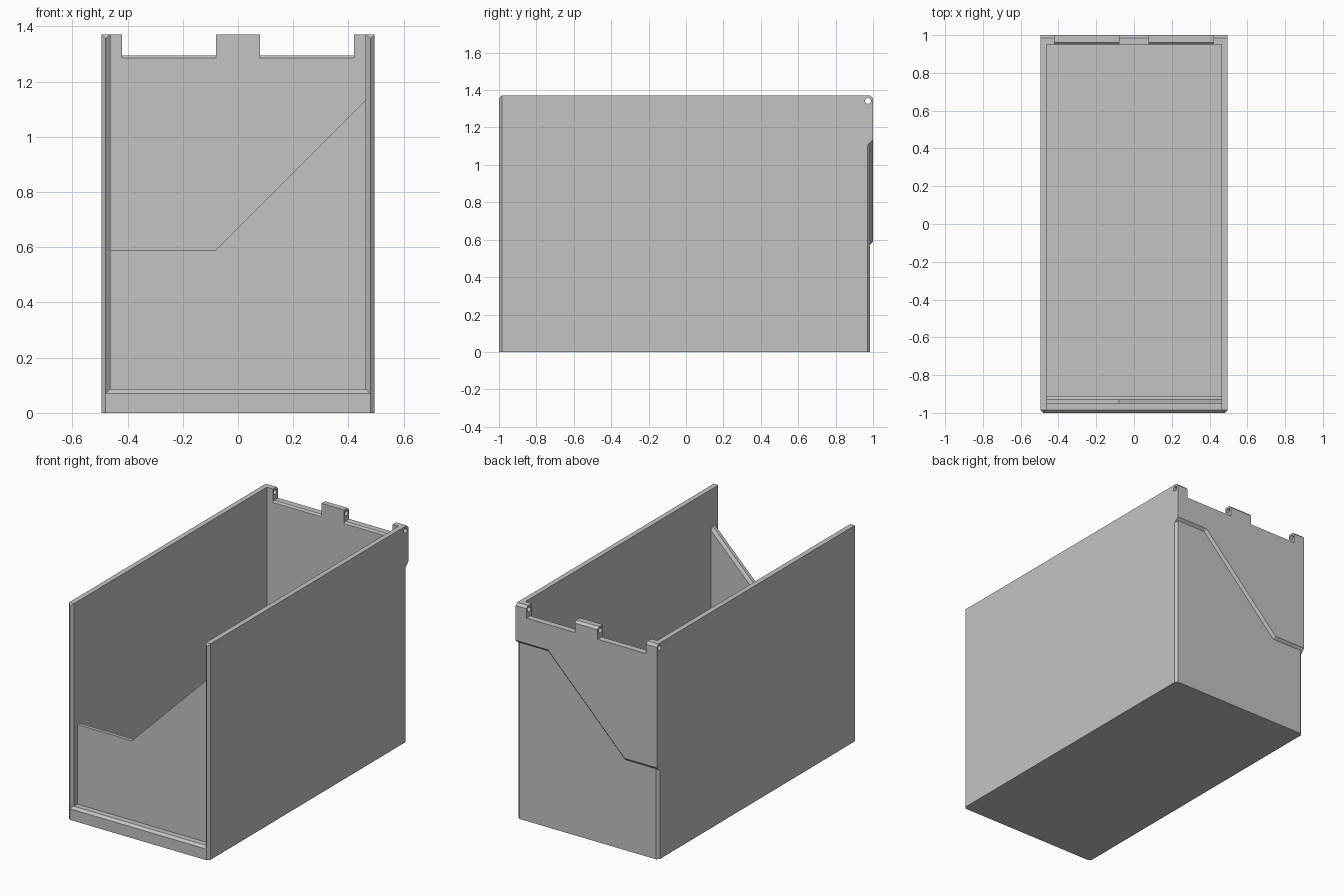
import bpy
import bmesh
import math

cube = bpy.data.objects.get("Cube")
if cube:
    bpy.data.objects.remove(cube, do_unlink=True)

grey = bpy.data.materials.new("light grey plastic")
grey.use_nodes = True
grey.diffuse_color = (0.55, 0.55, 0.55, 1)
grey.node_tree.nodes["Principled BSDF"].inputs["Base Color"].default_value = (0.55, 0.55, 0.55, 1)

W, H = 0.495, 1.37        # half width, height
IN = 0.4625               # inner half width
FLOOR = 0.085
C = 0.015                 # chamfer size


def loft(name, rings):
    """Closed solid through rings of equal point count."""
    bm = bmesh.new()
    loops = [[bm.verts.new(p) for p in ring] for ring in rings]
    n = len(loops[0])
    for a, b in zip(loops, loops[1:]):
        for i in range(n):
            j = (i + 1) % n
            bm.faces.new((a[i], a[j], b[j], b[i]))
    bm.faces.new(loops[0])
    bm.faces.new(loops[-1])
    bmesh.ops.recalc_face_normals(bm, faces=bm.faces)
    mesh = bpy.data.meshes.new(name)
    bm.to_mesh(mesh)
    bm.free()
    mesh.materials.append(grey)
    obj = bpy.data.objects.new(name, mesh)
    bpy.context.collection.objects.link(obj)
    return obj


def along_x(name, yz, a, b):
    return loft(name, [[(x, y, z) for y, z in yz] for x in (a, b)])


def along_y(name, sections):
    return loft(name, [[(x, y, z) for x, z in pts] for y, pts in sections])


def along_z(name, xy, a, b):
    return loft(name, [[(x, y, z) for x, y in xy] for z in (a, b)])


def rect(a0, a1, b0, b1):
    return [(a0, b0), (a1, b0), (a1, b1), (a0, b1)]


def combine(obj, tool, operation):
    mod = obj.modifiers.new(operation, "BOOLEAN")
    mod.operation = operation
    mod.solver = "EXACT"
    mod.object = tool
    bpy.context.view_layer.objects.active = obj
    bpy.ops.object.modifier_apply(modifier=mod.name)
    bpy.data.objects.remove(tool, do_unlink=True)


# Solid block with chamfered upright corners
half = [(W - C, -1), (W, -1 + C), (W, 0.97), (W - C, 0.985)]
plan = half + [(-x, y) for x, y in reversed(half)]
storage_bin = along_z("storage_bin", plan, 0, H)


# Raised upper back, its stepped lower edge sloping in to the wall
def back_outline(drop):
    s = drop * math.tan(math.radians(22.5))
    return [(W, H), (-W, H), (-W, 0.59 - drop), (-0.27 + s, 0.59 - drop),
            (0.27 + s, 1.135 - drop), (W, 1.135 - drop)]


raised_back = along_y("raised_back", [(0.96, back_outline(0.04)), (1, back_outline(0))])
combine(storage_bin, raised_back, "UNION")

# Hollow inside and flared front opening
cavity = along_z("cavity", rect(-IN, IN, -1.1, 0.95), FLOOR, 2)
combine(storage_bin, cavity, "DIFFERENCE")
flare = along_y("flare", [
    (-1.015, rect(-IN - 0.032, IN + 0.032, FLOOR - 0.03, 2)),
    (-0.983, rect(-IN, IN, FLOOR + 0.002, 2))])
combine(storage_bin, flare, "DIFFERENCE")


# Slanted front panel with a chamfer on the inner top edge
def panel_outline(drop):
    s = drop * math.tan(math.radians(22.5))
    e = IN + 0.008
    return [(-e, 0.05), (e, 0.05), (e, 0.59 + e + 0.08 - s - drop),
            (-0.08 + s, 0.59 - drop), (-e, 0.59 - drop)]


front_panel = along_y("front_panel", [(-0.95, panel_outline(0)),
                                      (-0.928, panel_outline(0)),
                                      (-0.912, panel_outline(0.016))])
combine(storage_bin, front_panel, "UNION")

# Chamfers on the top front and top back corners
for end in (-1, 1):
    corner = along_x("corner", [(end * 0.975, H + 0.01), (end * 1.01, H + 0.01),
                                (end * 1.01, H - 0.025)], -1, 1)
    combine(storage_bin, corner, "DIFFERENCE")

# Hinge notches in the back wall
for side in (-1, 1):
    notch = along_x("notch", [(0.94, 1.275), (0.96, 1.295), (1.1, 1.295),
                              (1.1, 1.5), (0.94, 1.5)], side * 0.08, side * 0.42)
    combine(storage_bin, notch, "DIFFERENCE")

# Hinge pin hole through side walls and tabs
circle = [(0.973 + 0.016 * math.cos(i * math.tau / 12),
           1.342 + 0.016 * math.sin(i * math.tau / 12)) for i in range(12)]
combine(storage_bin, along_x("pin_hole", circle, -1, 1), "DIFFERENCE")
